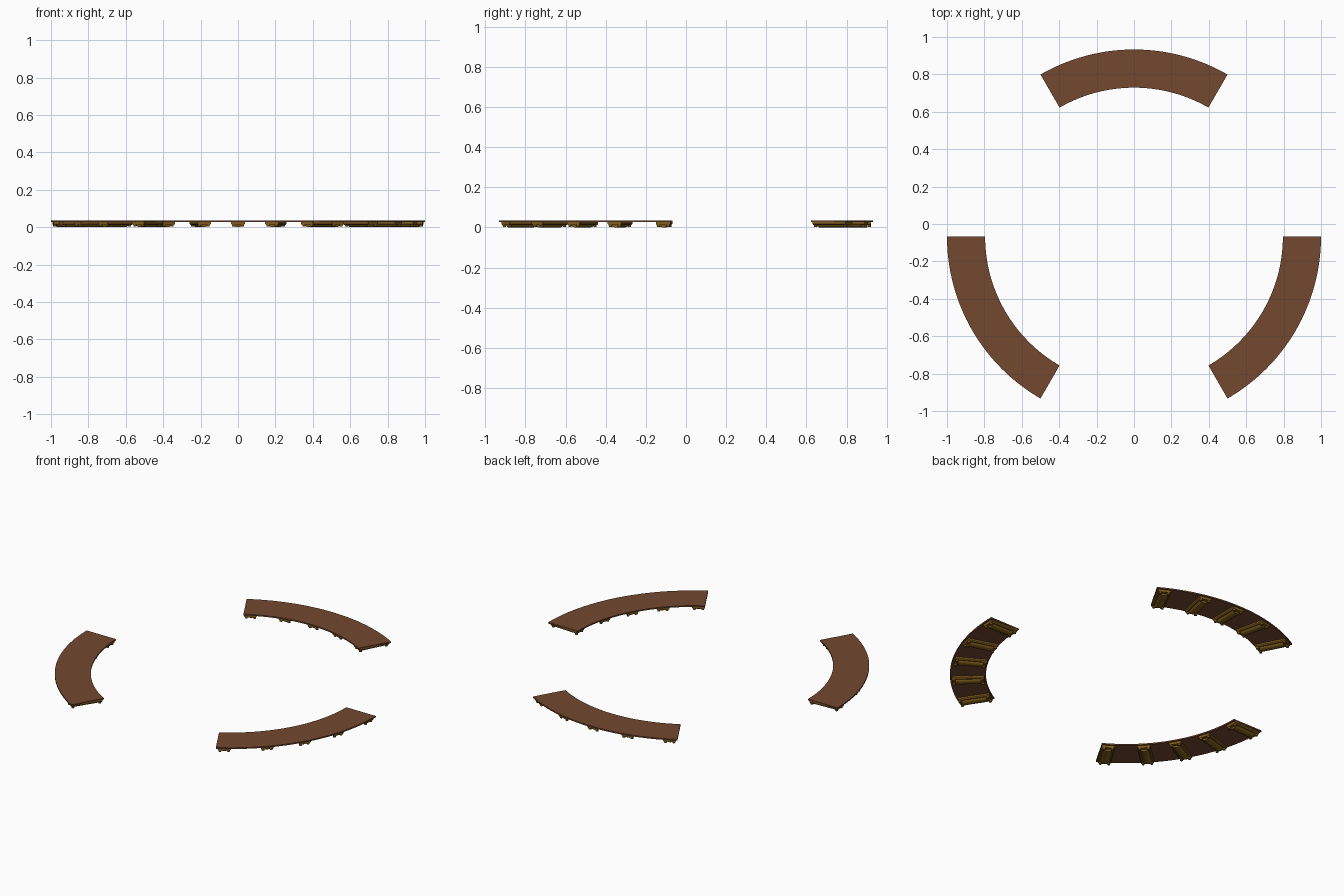
import bpy, bmesh, math
from mathutils import Matrix, Vector

if "Cube" in bpy.data.objects:
    bpy.data.objects.remove(bpy.data.objects["Cube"])

CY = -0.067            # ring centre in y
R_IN, R_OUT = 0.796, 1.0
Z0, Z1 = 0.027, 0.035  # deck board bottom and top


def material(name, color):
    m = bpy.data.materials.new(name)
    m.diffuse_color = (*color, 1)
    m.use_nodes = True
    m.node_tree.nodes["Principled BSDF"].inputs["Base Color"].default_value = m.diffuse_color
    return m


wood = material("brown_wood", (0.17, 0.065, 0.03))
brass = material("dark_brass", (0.22, 0.11, 0.012))


def finish(name, bm, mat):
    bmesh.ops.recalc_face_normals(bm, faces=bm.faces)
    me = bpy.data.meshes.new(name)
    bm.to_mesh(me)
    bm.free()
    me.materials.append(mat)
    ob = bpy.data.objects.new(name, me)
    bpy.context.collection.objects.link(ob)
    bpy.context.view_layer.objects.active = ob
    ob.select_set(True)
    bpy.ops.object.shade_smooth_by_angle(angle=math.radians(30))
    ob.select_set(False)
    return ob


def sweep(bm, rings):
    # closed, capped skin through equal rings of points
    vs = [[bm.verts.new(p) for p in ring] for ring in rings]
    n = len(vs[0])
    for a, b in zip(vs, vs[1:]):
        for i in range(n):
            j = (i + 1) % n
            bm.faces.new((a[i], a[j], b[j], b[i]))
    bm.faces.new(vs[0])
    bm.faces.new(vs[-1])


# curved deck board: rectangle swept through 60 degrees
def board(name, mid):
    bm = bmesh.new()
    rings = []
    for i in range(33):
        a = math.radians(mid - 30 + 60 * i / 32)
        c, s = math.cos(a), math.sin(a)
        rings.append([(r * c, r * s + CY, z) for r, z in
                      ((R_IN, Z0), (R_OUT, Z0), (R_OUT, Z1), (R_IN, Z1))])
    sweep(bm, rings)
    finish(name, bm, wood)


# radial bearer: flat foot plate, rounded bar and two end knobs
def bearer(name, deg):
    bm = bmesh.new()
    plate = [(-0.037, Z0), (-0.037, 0.018), (-0.031, 0.012),
             (0.031, 0.012), (0.037, 0.018), (0.037, Z0)]
    sweep(bm, [[(r, y, z) for y, z in plate] for r in (0.805, 0.99)])
    bar = [(0.024 * math.cos(t), 0.014 - 0.014 * math.sin(t))
           for t in (math.pi * k / 10 for k in range(11))]
    sweep(bm, [[(r, y, z) for y, z in bar] for r in (0.825, 0.97)])
    for r in (0.815, 0.98):
        for y in (-0.024, 0.024):
            bmesh.ops.create_cone(
                bm, cap_ends=True, segments=12, radius1=0.008, radius2=0.009,
                depth=0.01, matrix=Matrix.Translation((r, y, 0.008)))
    bm.transform(Matrix.Translation((0, CY, 0)) @
                 Matrix.Rotation(math.radians(deg), 4, 'Z'))
    finish(name, bm, brass)


for side, mid in (("back", 90), ("left", 210), ("right", 330)):
    board(side + "_deck_board", mid)
    for k, off in enumerate((-27.3, -13, 0, 13, 27.3)):
        bearer(f"{side}_bearer_{k + 1}", mid + off)
